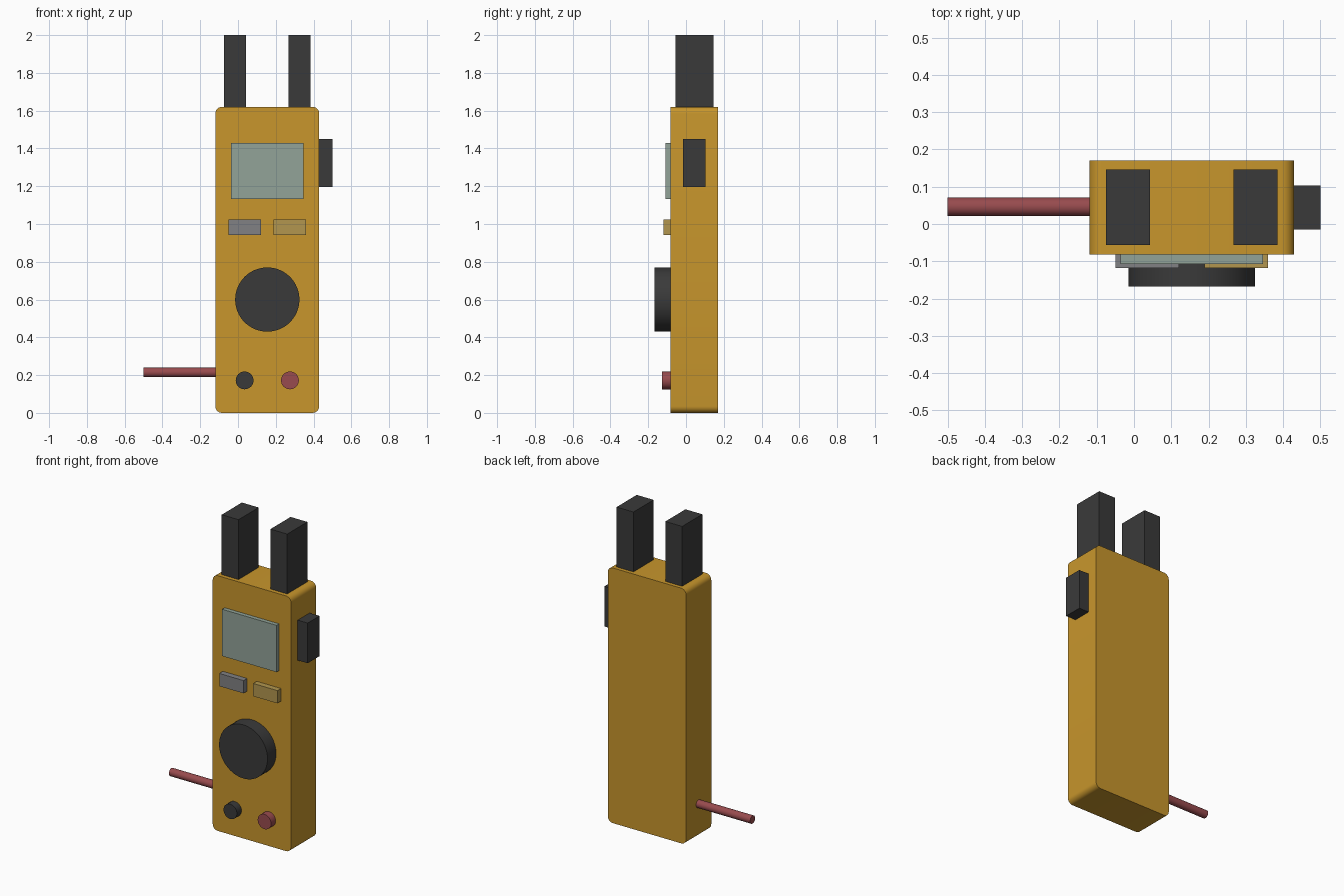
import bpy, bmesh, math
from mathutils import Matrix, Vector

if "Cube" in bpy.data.objects:
    bpy.data.objects.remove(bpy.data.objects["Cube"])


def material(name, rgb):
    """Flat material from display (sRGB 0-255) values."""
    m = bpy.data.materials.new(name)
    lin = [((c / 255 + 0.055) / 1.055) ** 2.4 for c in rgb]
    m.diffuse_color = (*lin, 1)
    m.use_nodes = True
    m.node_tree.nodes["Principled BSDF"].inputs["Base Color"].default_value = m.diffuse_color
    return m


OCHRE = material("ochre_case", (200, 150, 44))
BLACK = material("dark_grey_plastic", (58, 58, 58))
SCREEN = material("grey_green_display", (146, 163, 152))
GREY = material("mid_grey_button", (129, 129, 131))
TAN = material("tan_button", (178, 150, 78))
RED = material("dull_red", (152, 75, 78))


def finish(name, bm, mat, smooth=False):
    bmesh.ops.recalc_face_normals(bm, faces=bm.faces)
    me = bpy.data.meshes.new(name)
    bm.to_mesh(me)
    bm.free()
    ob = bpy.data.objects.new(name, me)
    bpy.context.collection.objects.link(ob)
    me.materials.append(mat)
    if smooth:
        bpy.ops.object.select_all(action='DESELECT')
        ob.select_set(True)
        bpy.context.view_layer.objects.active = ob
        bpy.ops.object.shade_smooth_by_angle(angle=math.radians(35))
    return ob


def box(name, x, y, z, mat, corner=0):
    """Box from (min, max) ranges; corner rounds the edges that run along y."""
    bm = bmesh.new()
    bmesh.ops.create_cube(bm, size=1)
    for v in bm.verts:
        v.co = Vector([sum(r) / 2 + c * (r[1] - r[0]) for r, c in zip((x, y, z), v.co)])
    if corner:
        edges = [e for e in bm.edges
                 if abs((e.verts[0].co - e.verts[1].co).normalized().y) > 0.9]
        bmesh.ops.bevel(bm, geom=edges, offset=corner, segments=6,
                        profile=0.5, affect='EDGES')
    return finish(name, bm, mat, corner > 0)


def rod(name, start, end, radius, mat, sides=48):
    """Cylinder between two points."""
    a, b = Vector(start), Vector(end)
    rot = (b - a).to_track_quat('Z', 'Y').to_matrix().to_4x4()
    bm = bmesh.new()
    bmesh.ops.create_cone(bm, cap_ends=True, segments=sides, radius1=radius,
                          radius2=radius, depth=(b - a).length,
                          matrix=Matrix.Translation((a + b) / 2) @ rot)
    return finish(name, bm, mat, True)


CX = 0.155       # centre line of the case
FRONT = -0.082   # front face of the case
IN = FRONT + 0.01

# Case
box("case", (-0.12, 0.43), (FRONT, 0.17), (0, 1.62), OCHRE, corner=0.035)

# Sensing jaws, mirrored about the centre line
for side, s in (("left", -1), ("right", 1)):
    c = CX + s * 0.171
    box(side + "_jaw", (c - 0.059, c + 0.059), (-0.056, 0.146), (1.60, 2.0), BLACK)

# Side trigger
box("side_trigger", (0.42, 0.50), (-0.015, 0.104), (1.195, 1.45), BLACK)

# Display and buttons
box("display", (CX - 0.191, CX + 0.191), (-0.108, IN), (1.133, 1.43), SCREEN)
for side, s, mat in (("left", -1, GREY), ("right", 1, TAN)):
    c = CX + s * 0.119
    box(side + "_button", (c - 0.085, c + 0.085), (-0.118, IN), (0.942, 1.023), mat)

# Rotary dial
rod("rotary_dial", (CX, IN, 0.60), (CX, -0.168, 0.60), 0.17, BLACK, 64)

# Sockets
for side, s, mat in (("left", -1, BLACK), ("right", 1, RED)):
    c = CX + s * 0.12
    rod(side + "_socket", (c, IN, 0.172), (c, -0.128, 0.172), 0.047, mat)

# Test lead leaving the left side
rod("test_lead", (-0.11, 0.046, 0.214), (-0.50, 0.046, 0.214), 0.025, RED, 32)
